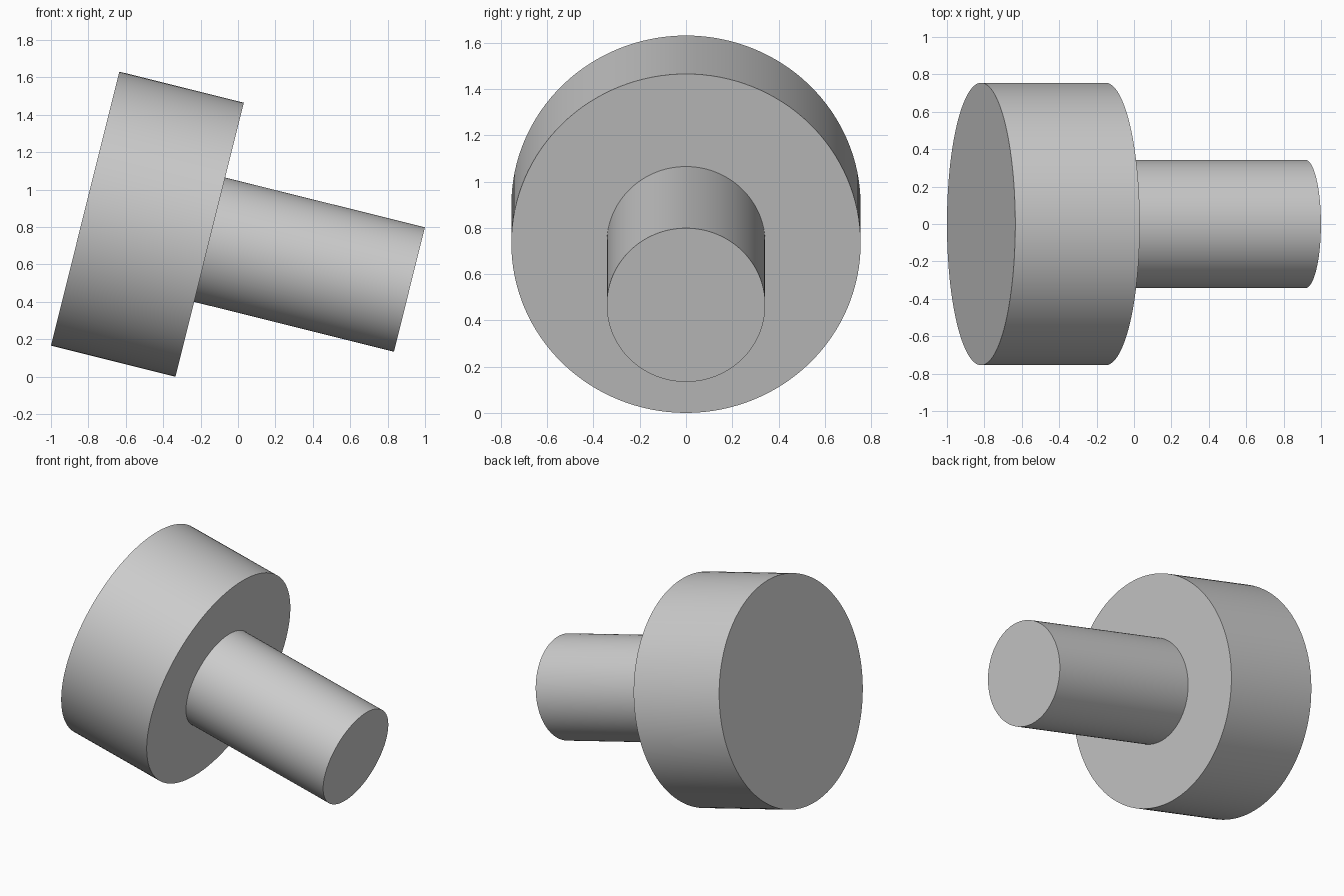
import bpy, bmesh, math
from mathutils import Matrix, Vector

cube = bpy.data.objects.get("Cube")
if cube:
    bpy.data.objects.remove(cube, do_unlink=True)

TILT = math.radians(14)
HEAD_R, HEAD_LEN = 0.755, 0.686
SHAFT_R, TOTAL_LEN = 0.3425, 1.787
SEGMENTS = 128

grey = bpy.data.materials.new("plain_grey")
grey.use_nodes = True
colour = (0.6, 0.6, 0.6, 1)
grey.diffuse_color = colour
grey.node_tree.nodes["Principled BSDF"].inputs["Base Color"].default_value = colour

# Stepped pin: wide head and narrow shaft as one solid of revolution
profile = [(HEAD_R, 0), (HEAD_R, HEAD_LEN), (SHAFT_R, HEAD_LEN), (SHAFT_R, TOTAL_LEN)]
bm = bmesh.new()
rings = []
for radius, along in profile:
    ring = bmesh.ops.create_circle(bm, segments=SEGMENTS, radius=radius,
                                   matrix=Matrix.Translation((0, 0, along)))
    rings.append(ring["verts"])
for a, b in zip(rings, rings[1:]):
    for i in range(SEGMENTS):
        j = (i + 1) % SEGMENTS
        bm.faces.new((a[i], a[j], b[j], b[i]))

# Flat end caps
bm.faces.new(rings[0])
bm.faces.new(rings[-1])
bmesh.ops.recalc_face_normals(bm, faces=bm.faces)

# Lay the axis towards +x, tipped downwards, with the head rim on the ground
back = Vector((-1 + HEAD_R * math.sin(TILT), 0,
               HEAD_R * math.cos(TILT) + HEAD_LEN * math.sin(TILT)))
placement = Matrix.Translation(back) @ Matrix.Rotation(math.pi / 2 + TILT, 4, "Y")
bmesh.ops.transform(bm, matrix=placement, verts=bm.verts)

mesh = bpy.data.meshes.new("stepped_pin")
bm.to_mesh(mesh)
bm.free()
mesh.materials.append(grey)
pin = bpy.data.objects.new("stepped_pin", mesh)
bpy.context.collection.objects.link(pin)

bpy.ops.object.select_all(action="DESELECT")
pin.select_set(True)
bpy.context.view_layer.objects.active = pin
bpy.ops.object.shade_smooth_by_angle(angle=math.radians(30))
